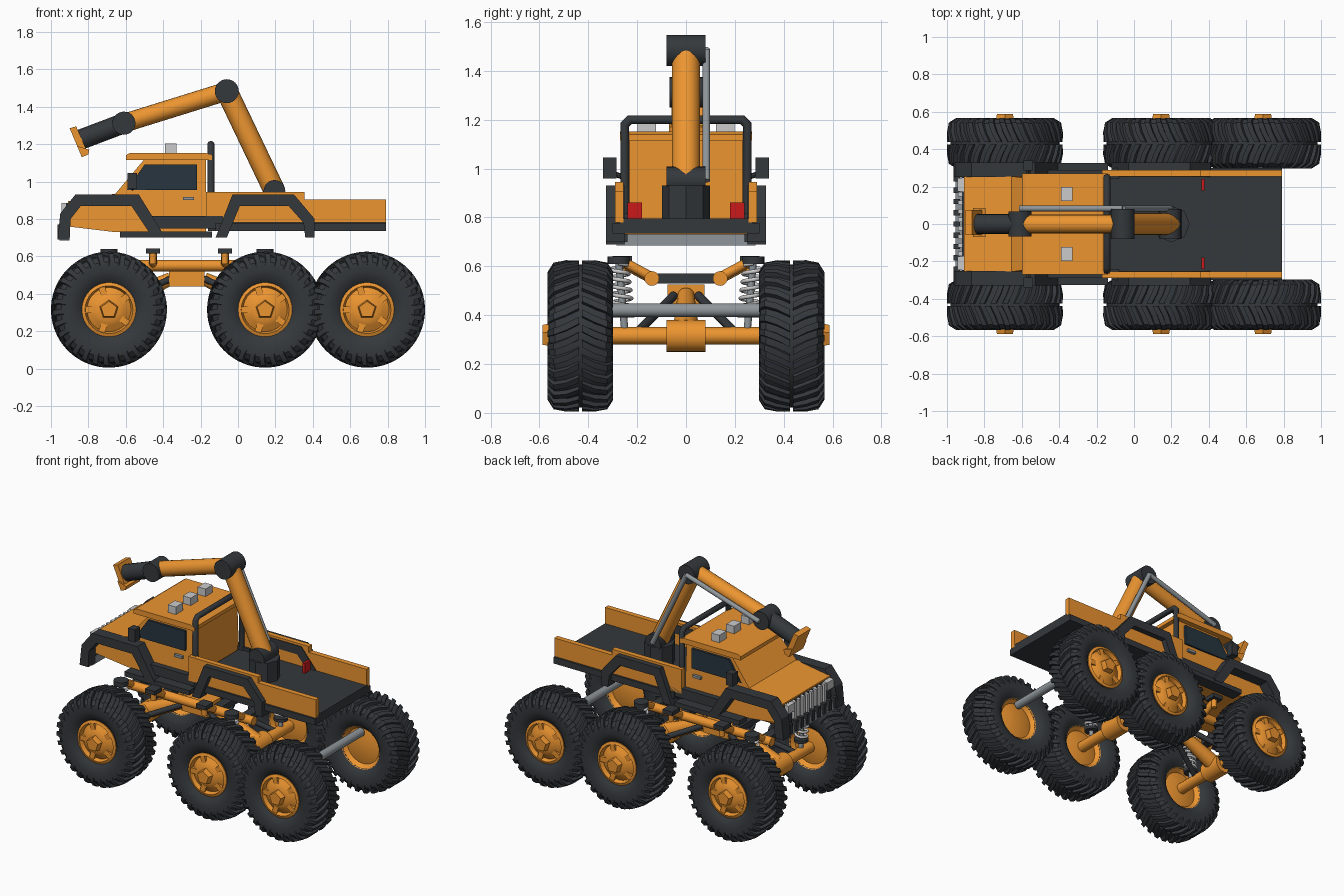
import bpy, bmesh
from math import sin, cos, pi, radians
from mathutils import Vector, Matrix

if "Cube" in bpy.data.objects:
    bpy.data.objects.remove(bpy.data.objects["Cube"])


def material(name, rgb):
    m = bpy.data.materials.new(name)
    m.diffuse_color = (*rgb, 1)
    m.use_nodes = True
    m.node_tree.nodes["Principled BSDF"].inputs["Base Color"].default_value = m.diffuse_color
    return m


ORANGE = material("orange_paint", (.84, .30, .03))
DARK = material("dark_rubber", (.035, .04, .045))
GLASS = material("dark_glass", (.02, .035, .05))
WHITE = material("lamp_white", (.8, .8, .8))
RED = material("lamp_red", (.6, .01, .01))
STEEL = material("steel", (.27, .3, .32))


def finish(name, bm, mat, smooth=True):
    bmesh.ops.recalc_face_normals(bm, faces=bm.faces)
    me = bpy.data.meshes.new(name)
    bm.to_mesh(me)
    bm.free()
    me.materials.append(mat)
    ob = bpy.data.objects.new(name, me)
    bpy.context.collection.objects.link(ob)
    if smooth:
        bpy.ops.object.select_all(action='DESELECT')
        ob.select_set(True)
        bpy.context.view_layer.objects.active = ob
        bpy.ops.object.shade_smooth_by_angle(angle=radians(35))
    return ob


def prism(name, pts, y0, y1, mat, top_in=0, ztop=9):
    """Side profile in x,z extruded along y; points above ztop lean in."""
    bm = bmesh.new()
    rows = []
    for y, s in ((y0, 1), (y1, -1)):
        rows.append([bm.verts.new((x, y + (s * top_in if z > ztop else 0), z)) for x, z in pts])
    n = len(pts)
    bm.faces.new(rows[0])
    bm.faces.new(rows[1])
    for i in range(n):
        j = (i + 1) % n
        bm.faces.new((rows[0][i], rows[0][j], rows[1][j], rows[1][i]))
    return finish(name, bm, mat, False)


def box(name, x0, x1, y0, y1, z0, z1, mat):
    return prism(name, [(x0, z0), (x1, z0), (x1, z1), (x0, z1)], min(y0, y1), max(y0, y1), mat)


def rod(name, p, q, r, mat, n=20, r2=None):
    p, q = Vector(p), Vector(q)
    d = q - p
    bm = bmesh.new()
    M = Matrix.Translation((p + q) / 2) @ d.to_track_quat('Z', 'Y').to_matrix().to_4x4()
    bmesh.ops.create_cone(bm, cap_ends=True, segments=n, radius1=r,
                          radius2=r if r2 is None else r2, depth=d.length, matrix=M)
    return finish(name, bm, mat)


def pipe(name, pts, r, mat):
    cu = bpy.data.curves.new(name, 'CURVE')
    cu.dimensions = '3D'
    cu.bevel_depth, cu.bevel_resolution, cu.use_fill_caps = r, 2, True
    sp = cu.splines.new('POLY')
    sp.points.add(len(pts) - 1)
    for pt, c in zip(sp.points, pts):
        pt.co = (*c, 1)
    cu.materials.append(mat)
    ob = bpy.data.objects.new(name, cu)
    bpy.context.collection.objects.link(ob)
    return ob


def lathe(bm, prof, n):
    """Revolve (radius, y) points about the y axis."""
    vs = [bm.verts.new((r, y, 0)) for r, y in prof]
    es = [bm.edges.new(e) for e in zip(vs, vs[1:])]
    bmesh.ops.spin(bm, geom=vs + es, axis=(0, 1, 0), cent=(0, 0, 0), angle=2 * pi,
                   steps=n, use_duplicate=False)
    bmesh.ops.remove_doubles(bm, verts=bm.verts, dist=1e-5)


# Tyre carcass with chevron lugs
bm = bmesh.new()
half = [(.14, .095), (.165, .118), (.21, .131), (.255, .128), (.283, .105), (.292, .05)]
lathe(bm, [(r, -y) for r, y in half] + [(r, y) for r, y in reversed(half)] + [(.14, -.095)], 48)
LUGS = 30
for s in (1, -1):
    for k in range(LUGS):
        a = 2 * pi * (k + (s < 0) * .5) / LUGS
        rings = []
        for y, ri, ro, da in ((.006, .285, .309, 0), (.06, .285, .310, .09),
                              (.11, .27, .300, .15), (.134, .235, .262, .17)):
            rings.append([bm.verts.new((r * cos(a + da + w), s * y, r * sin(a + da + w)))
                          for r, w in ((ri, -.058), (ro, -.046), (ro, .046), (ri, .058))])
        bm.faces.new(rings[0])
        bm.faces.new(rings[-1])
        for A, B in zip(rings, rings[1:]):
            for i in range(4):
                j = (i + 1) % 4
                bm.faces.new((A[i], A[j], B[j], B[i]))
tyre = finish("tyre", bm, DARK)

# Rim, ribs and five-sided hub nut
bm = bmesh.new()
lathe(bm, [(0, -.085), (.06, -.085), (.12, -.07), (.145, -.10), (.145, .105), (.128, .112),
           (.118, .085), (.085, .105), (.06, .118), (0, .118)], 30)
R = Matrix.Rotation(pi / 2, 4, 'X')
bmesh.ops.create_cone(bm, cap_ends=True, segments=5, radius1=.045, radius2=.055, depth=.05,
                      matrix=Matrix.Translation((0, .13, 0)) @ R)
for k in range(5):
    bmesh.ops.create_cube(bm, size=1, matrix=Matrix.Rotation(2 * pi * k / 5, 4, 'Y')
                          @ Matrix.Translation((.092, .092, 0)) @ Matrix.Diagonal((.07, .03, .035, 1)))
rim = finish("wheel_rim", bm, ORANGE)

for x in (-.69, .145, .69):
    for s in (1, -1):
        for part in (tyre, rim):
            ob = part.copy()
            bpy.context.collection.objects.link(ob)
            ob.location = (x, s * .432, .315)
            ob.rotation_euler = (0, 0, 0 if s > 0 else pi)
for part in (tyre, rim):
    bpy.data.objects.remove(part)

# Axles, torque tubes and springs
rod("rear_axle", (.69, -.34, .42), (.69, .34, .42), .028, STEEL)
for x, inner in ((-.69, -.36), (.145, -.18)):
    rod("axle", (x, -.37, .315), (x, .37, .315), .036, ORANGE)
    rod("differential", (x, -.08, .315), (x, .08, .315), .066, ORANGE)
    rod("torque_tube", (x, 0, .33), (inner, 0, .48), .055, ORANGE, r2=.035)
    for s in (1, -1):
        rod("trailing_arm", (x, s * .2, .33), (inner, s * .05, .48), .018, DARK, 12)
        pts = [(x + .038 * cos(t * pi / 6), s * (.255 + .0003 * t + .038 * sin(t * pi / 6)), .41 + t * .0028)
               for t in range(73)]
        pipe("coil_spring", pts, .0085, WHITE)
        rod("damper", (x, s * .25, .33), (x, s * .275, .62), .015, STEEL, 12)
        rod("spring_seat", (x, s * .255, .39), (x, s * .255, .41), .045, DARK)
        rod("spring_cap", (x, s * .275, .61), (x, s * .275, .64), .046, DARK)
        rod("spring_brace", (x, s * .13, .55), (x, s * .26, .62), .02, ORANGE, 12)

# Chassis frame
box("gearbox", -.37, -.18, -.075, .075, .44, .525, ORANGE)
for s in (1, -1):
    rod("frame_rail", (-.75, s * .14, .55), (.22, s * .14, .55), .03, ORANGE)
    for x in (-.455, -.07):
        rod("body_mount_arm", (x, s * .14, .55), (x, s * .25, .61), .022, ORANGE, 12)
        rod("body_mount_post", (x, s * .26, .56), (x, s * .26, .62), .018, ORANGE, 12)
        box("body_mount_pad", x - .037, x + .037, s * .22, s * .30, .615, .643, DARK)
for x in (-.69, -.455, -.07, .145):
    box("crossmember", x - .03, x + .03, -.14, .14, .53, .57, DARK)

# Cab and bonnet
prism("cab", [(-.91, .76), (-.66, .73), (-.17, .73), (-.17, 1.12), (-.50, 1.12), (-.655, .935),
              (-.91, .895)], -.255, .255, ORANGE, .02, 1.0)
prism("roof", [(-.60, 1.115), (-.14, 1.115), (-.14, 1.14), (-.17, 1.152), (-.58, 1.152), (-.60, 1.14)],
      -.27, .27, ORANGE)
for y in (-.16, 0, .16):
    box("roof_lamp", -.39, -.33, y - .038, y + .038, 1.15, 1.203, WHITE)
for s in (1, -1):
    w = prism("side_window", [(-.595, .955), (-.22, .955), (-.22, 1.09), (-.50, 1.09)],
              s * .2485 - .008, s * .2485 + .008, GLASS)
    box("door_handle", -.295, -.235, s * .25, s * .268, .90, .918, STEEL)
    box("mirror", -.59, -.54, s * .285, s * .34, .96, 1.045, DARK)
    rod("mirror_arm", (-.565, s * .24, .96), (-.565, s * .30, .98), .011, DARK, 8)
    box("running_board", -.63, -.14, s * .24, s * .325, .70, .732, DARK)
    box("sill", -.47, -.08, s * .24, s * .29, .75, .815, DARK)
    lo, hi = sorted((s * .25, s * .328))
    prism("front_fender", [(-.965, .69), (-.95, .83), (-.87, .93), (-.53, .93), (-.40, .72), (-.47, .72),
                           (-.57, .87), (-.84, .87), (-.895, .80), (-.90, .69)], lo, hi, DARK)
    prism("middle_fender", [(-.12, .70), (-.03, .93), (.30, .93), (.41, .80), (.41, .70), (.36, .70),
                            (.35, .78), (.27, .87), (.01, .87), (-.06, .70)], lo, hi, DARK)
    # Stepped cargo bed side and tail lamp
    lo, hi = sorted((s * .255, s * .29))
    prism("bed_side", [(-.17, .78), (.79, .78), (.79, .905), (.355, .905), (.355, .945), (-.17, .945)],
          lo, hi, ORANGE)
    box("tail_lamp", .36, .378, s * .18, s * .24, .79, .862, RED)
    box("headlamp", -.945, -.90, s * .175, s * .245, .83, .885, WHITE)

# Grille and bumper
box("grille_back", -.92, -.90, -.25, .25, .74, .885, DARK)
for k in range(8):
    y = -.16 + k * .32 / 7
    box("grille_slat", -.94, -.91, y - .012, y + .012, .75, .885, WHITE)
box("front_bumper", -.955, -.90, -.285, .285, .685, .735, STEEL)
for k in range(9):
    y = -.24 + k * .06
    box("bumper_tooth", -.965, -.93, y - .014, y + .014, .70, .77, DARK)

# Cargo bed floor and roll bar
box("bed_floor", -.16, .79, -.27, .27, .735, .795, DARK)
box("bed_frame", -.12, .79, -.30, .30, .735, .778, DARK)
pipe("roll_bar", [(-.145, y, z) for y, z in ((-.25, .79), (-.25, 1.18), (-.23, 1.2), (.23, 1.2),
                                            (.25, 1.18), (.25, .79))], .019, DARK)

# Crane arm
shoulder, elbow, wrist = Vector((.195, 0, .95)), Vector((-.06, 0, 1.483)), Vector((-.61, 0, 1.312))
rod("crane_turntable", (.20, 0, .79), (.20, 0, .93), .098, DARK, 8)
for p, r, h, n in ((shoulder, .058, .08, "shoulder_joint"), (elbow, .064, .08, "elbow_joint"),
                   (wrist, .062, .068, "wrist_joint")):
    rod(n, p - Vector((0, h, 0)), p + Vector((0, h, 0)), r, DARK, 24)
rod("lower_boom", shoulder, elbow, .058, ORANGE)
rod("upper_boom", elbow, wrist, .05, ORANGE)
tip = Vector((-.84, 0, 1.225))
rod("forearm", wrist, tip, .054, DARK, 16)
for a, b in ((shoulder, elbow), (elbow, wrist)):
    o = Vector((0, .083, 0))
    rod("hydraulic_ram", a + o, b + o, .016, STEEL, 12)
prism("grabber_plate", [(-.90, 1.285), (-.865, 1.295), (-.80, 1.145), (-.835, 1.13)], -.06, .075, ORANGE)
prism("grabber_lip", [(-.835, 1.13), (-.80, 1.145), (-.795, 1.17), (-.86, 1.19)], -.07, .085, ORANGE)
